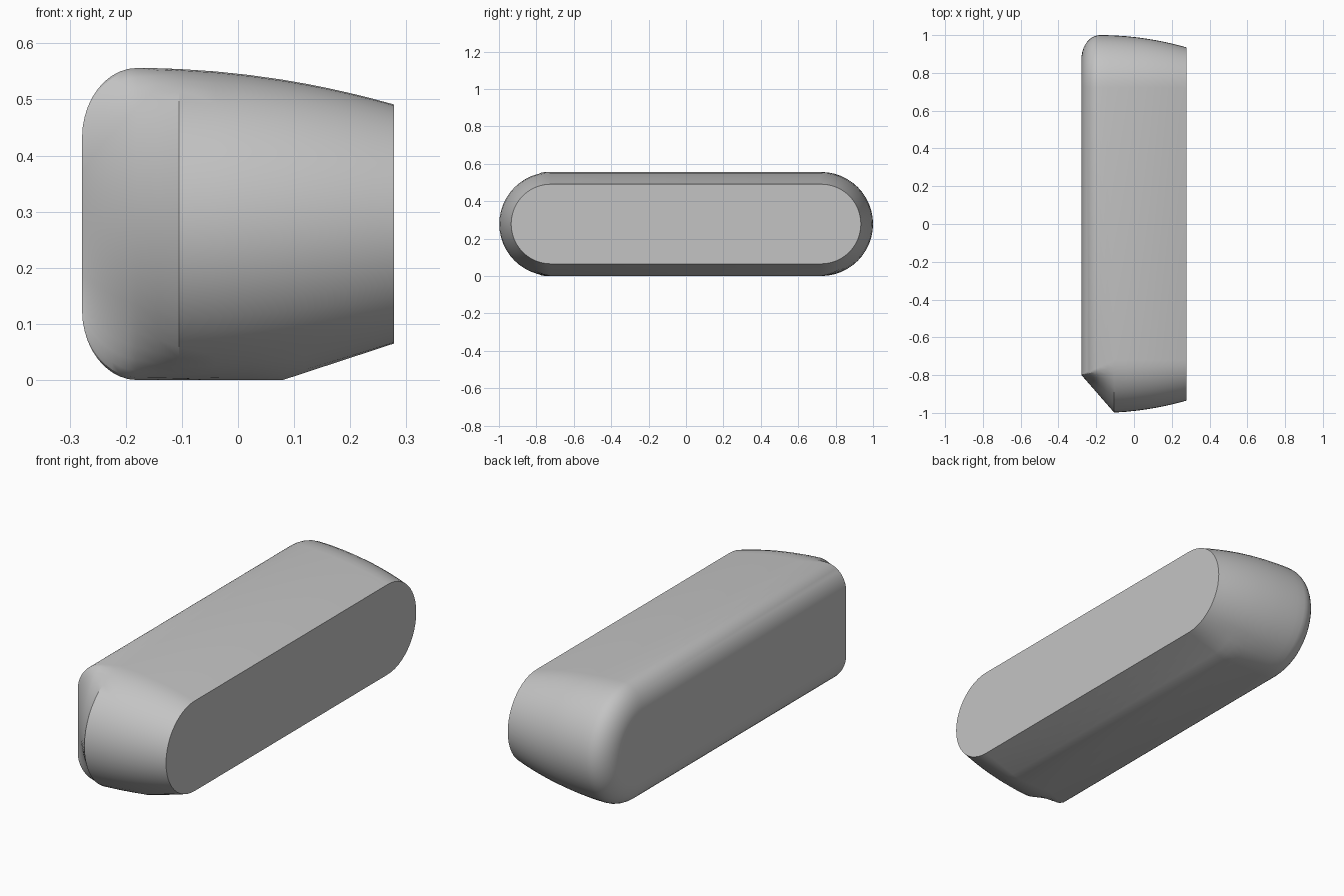
import bpy, bmesh
from math import sin, cos, pi, radians

cube = bpy.data.objects.get("Cube")
if cube:
    bpy.data.objects.remove(cube, do_unlink=True)

LEFT, CREST, KINK, RIGHT = -0.278, -0.18, 0.08, 0.278   # stations along x
CUT_X, CUT_Y = -0.105, -0.8                            # front corner chamfer
RADIUS, CENTRE_Y, TAPER, ROUND = 0.278, 0.722, 0.065, 0.125
SEGMENTS, STEPS = 24, 10


def inset(x):
    """Rounded shoulder on one side, gentle curved taper on the other."""
    if x < CREST:
        u = (CREST - x) / (CREST - LEFT)
        return ROUND * (1 - max(0, 1 - u * u) ** 0.5)
    return TAPER * ((x - CREST) / (RIGHT - CREST)) ** 2


def arc_point(x, t, end):
    """Point on the half-round end of the section at x."""
    r = RADIUS - inset(x)
    y, z = end * (CENTRE_Y + r * cos(t)), r * sin(t)
    # Flat, kinked underside that fades into the round ends
    if x > CREST:
        blend = max(0, 1 - (t + pi / 2) / radians(30))
        flat = TAPER * max(0, (x - KINK) / (RIGHT - KINK))
        z -= blend * (inset(x) * -1 + flat) * -1
    # Ruled chamfer on the front corner
    if end < 0 and x < CUT_X:
        s = (CUT_X - x) / (CUT_X - LEFT)
        r_cut = RADIUS - inset(CUT_X)
        y_cut = -CENTRE_Y - r_cut * cos(t)
        y = y_cut + (CUT_Y - y_cut) * s
        ruled = r_cut + (RADIUS - ROUND - r_cut) * s
        w = sin(t) ** 4
        z = sin(t) * (ruled * (1 - w) + r * w)
    return x, y, z + RADIUS


# Stations: shoulder, chamfer edge, body taper
xs = [CREST - (CREST - LEFT) * cos(i * pi / 2 / STEPS) for i in range(STEPS)]
xs += [CREST, (CREST + CUT_X) / 2, CUT_X, -0.04, 0.02, KINK]
xs += [KINK + (RIGHT - KINK) * i / 5 for i in range(1, 6)]
angles = [-pi / 2 + pi * i / SEGMENTS for i in range(SEGMENTS + 1)]

# Body lofted through the stations
bm = bmesh.new()
rings = []
for x in xs:
    points = [arc_point(x, t, 1) for t in angles]
    points += [arc_point(x, t, -1) for t in reversed(angles)]
    rings.append([bm.verts.new(p) for p in points])
for a, b in zip(rings, rings[1:]):
    for i in range(len(a)):
        j = (i + 1) % len(a)
        bm.faces.new((a[i], a[j], b[j], b[i]))
bm.faces.new(rings[0])
bm.faces.new(rings[-1])
bmesh.ops.recalc_face_normals(bm, faces=bm.faces)

mesh = bpy.data.meshes.new("rounded_body")
bm.to_mesh(mesh)
bm.free()
body = bpy.data.objects.new("rounded_body", mesh)
bpy.context.collection.objects.link(body)

# Plain grey finish
grey = bpy.data.materials.new("plain_grey")
grey.use_nodes = True
colour = (0.55, 0.55, 0.55, 1)
grey.diffuse_color = colour
grey.node_tree.nodes["Principled BSDF"].inputs["Base Color"].default_value = colour
mesh.materials.append(grey)

bpy.ops.object.select_all(action="DESELECT")
body.select_set(True)
bpy.context.view_layer.objects.active = body
bpy.ops.object.shade_smooth_by_angle(angle=radians(25))
